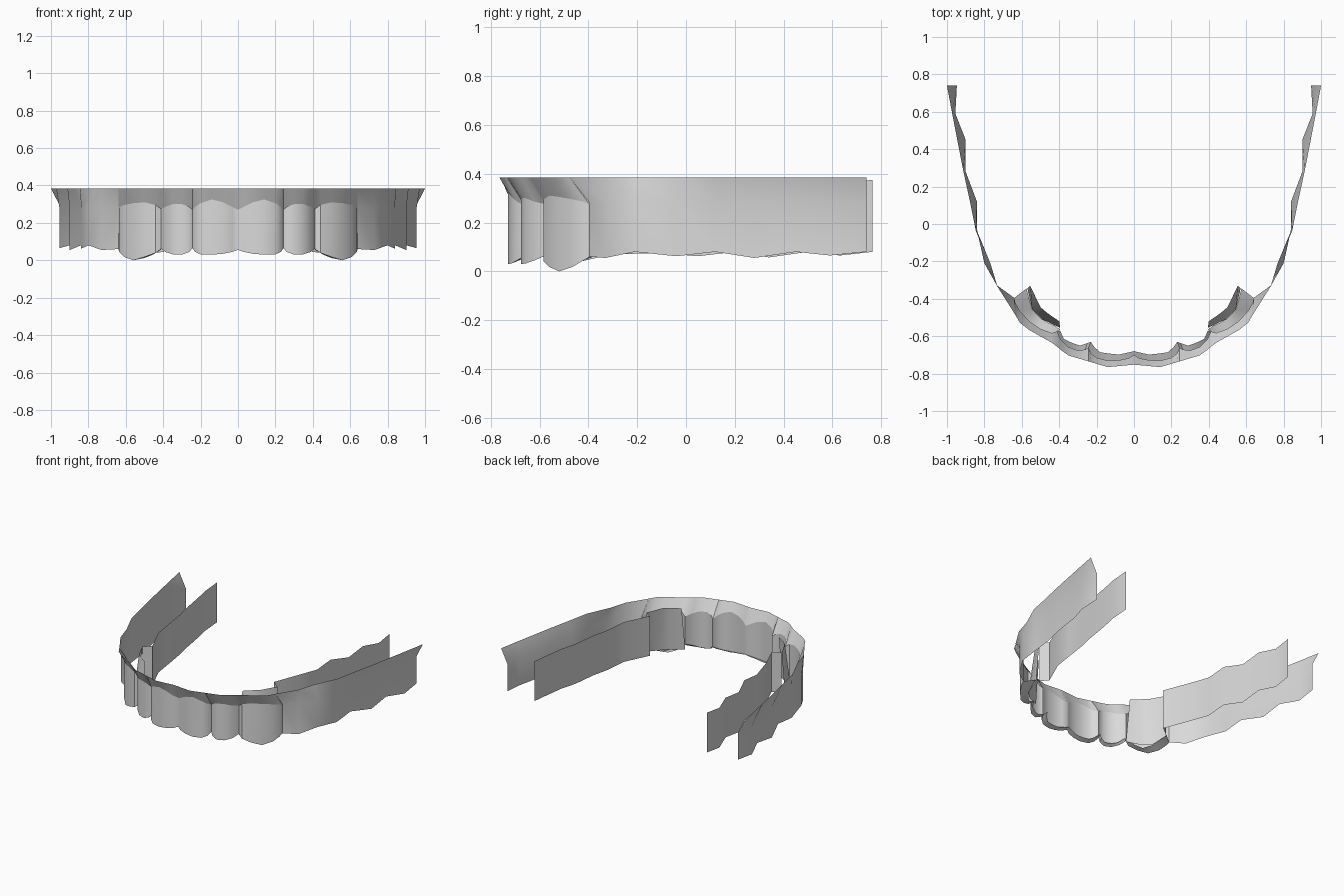
import bpy
import math

cube = bpy.data.objects.get("Cube")
if cube:
    bpy.data.objects.remove(cube, do_unlink=True)

# One plain grey for every surface
grey = bpy.data.materials.new("light grey")
grey.use_nodes = True
colour = (0.7, 0.7, 0.7, 1.0)
grey.diffuse_color = colour
grey.node_tree.nodes["Principled BSDF"].inputs["Base Color"].default_value = colour

TOP = 0.385


def interp(table, t):
    """Linear lookup in a list of (key, value) pairs."""
    for (a, va), (b, vb) in zip(table, table[1:]):
        if t <= b:
            return va + (vb - va) * max(0.0, t - a) / (b - a)
    return table[-1][1]


def sheet(name, rows, inward=False):
    """Thin surface through rows of points, mirrored to both sides."""
    n = len(rows[0])
    verts = [p for row in rows for p in row]
    faces = []
    for r in range(len(rows) - 1):
        for c in range(n - 1):
            f = (r * n + c, (r + 1) * n + c, (r + 1) * n + c + 1, r * n + c + 1)
            faces.append(f[::-1] if inward else f)
    mesh = bpy.data.meshes.new(name)
    mesh.from_pydata(verts, [], faces)
    mesh.materials.append(grey)
    ob = bpy.data.objects.new(name, mesh)
    bpy.context.collection.objects.link(ob)
    mirror = ob.modifiers.new("both sides", 'MIRROR')
    mirror.use_axis[0] = True
    mirror.use_clip = True
    mirror.merge_threshold = 0.0005
    bpy.ops.object.select_all(action='DESELECT')
    ob.select_set(True)
    bpy.context.view_layer.objects.active = ob
    bpy.ops.object.shade_smooth_by_angle(angle=math.radians(35))


# Upper rim of the gum: y as a function of x
rim = [(0, -0.752), (0.14, -0.765), (0.36, -0.70), (0.43, -0.64),
       (0.60, -0.545), (0.65, -0.46)]

# Teeth: x, y, gum margin height, biting edge height
teeth = {
    "central_incisors": [
        (0, -0.70, 0.27, 0.055), (0.03, -0.718, 0.285, 0.045),
        (0.08, -0.728, 0.31, 0.035), (0.14, -0.73, 0.325, 0.03),
        (0.20, -0.715, 0.305, 0.032), (0.23, -0.692, 0.285, 0.045),
        (0.243, -0.66, 0.27, 0.065)],
    "lateral_incisors": [
        (0.243, -0.66, 0.27, 0.065), (0.26, -0.671, 0.285, 0.045),
        (0.30, -0.676, 0.30, 0.03), (0.35, -0.658, 0.30, 0.032),
        (0.39, -0.62, 0.285, 0.045), (0.412, -0.575, 0.275, 0.065)],
    "canines": [
        (0.412, -0.575, 0.275, 0.06), (0.44, -0.583, 0.295, 0.04),
        (0.50, -0.56, 0.31, 0.018), (0.56, -0.52, 0.305, 0.0),
        (0.61, -0.465, 0.295, 0.018), (0.635, -0.42, 0.285, 0.045),
        (0.64, -0.395, 0.275, 0.06)],
}

# Inner line of the biting edges
inner_edges = {
    "central_incisors": [(0, -0.68), (0.03, -0.687), (0.08, -0.698), (0.13, -0.693),
                         (0.18, -0.686), (0.21, -0.66), (0.232, -0.63)],
    "lateral_incisors": [(0.232, -0.63), (0.25, -0.637), (0.29, -0.65),
                         (0.335, -0.634), (0.375, -0.615), (0.395, -0.57)],
    "canines": [(0.395, -0.565), (0.42, -0.545), (0.455, -0.53), (0.50, -0.505),
                (0.545, -0.455), (0.56, -0.40), (0.575, -0.345)],
}

gum_top, gum_margin = [], []
for name, cols in teeth.items():
    margin = [(x, y, zm) for x, y, zm, zb in cols]
    bite = [(x, y, zb) for x, y, zm, zb in cols]
    sheet(name, [margin, bite])
    start = 1 if gum_margin else 0
    gum_margin += margin[start:]
    gum_top += [(x, interp(rim, x), TOP) for x, *_ in cols][start:]

    # Narrow underside folded inward from the biting edge
    ledge = [(x, y, b[2] + 0.012) for (x, y), b in zip(inner_edges[name], bite)]
    sheet(name + "_biting_edge", [bite, ledge])

sheet("front_gum", [gum_top, gum_margin])

# Outer back walls: rim x, rim y, lower x, lower y, bottom height
wall = [(0.64, -0.477, 0.64, -0.395, 0.06), (0.73, -0.335, 0.73, -0.33, 0.055),
        (0.768, -0.21, 0.80, -0.21, 0.08), (0.845, -0.04, 0.838, -0.04, 0.062),
        (0.877, 0.12, 0.84, 0.12, 0.08), (0.912, 0.28, 0.90, 0.28, 0.055),
        (0.945, 0.45, 0.90, 0.45, 0.08), (0.972, 0.59, 0.955, 0.59, 0.065),
        (1.0, 0.74, 0.947, 0.74, 0.08)]
sheet("outer_back_wall", [
    [(rx, ry, TOP) for rx, ry, x, y, z in wall],
    [(x, y, 0.28) for rx, ry, x, y, z in wall],
    [(x, y, z) for rx, ry, x, y, z in wall]])

# Slanted plates behind the canines
plate_low = [(0.395, -0.555, 0.045), (0.49, -0.51, 0.035),
             (0.545, -0.455, 0.035), (0.57, -0.345, 0.06)]
plate_high = [(0.40, -0.52, 0.36), (0.465, -0.475, 0.365),
              (0.50, -0.445, 0.365), (0.555, -0.33, 0.36)]
sheet("canine_back_plate", [plate_high, plate_low], inward=True)

# Inner back walls of even height: x, y, bottom height
inner = [(0.555, -0.33, 0.065), (0.50, -0.29, 0.07), (0.58, -0.105, 0.075),
         (0.615, 0.05, 0.062), (0.62, 0.20, 0.08), (0.67, 0.34, 0.057),
         (0.675, 0.50, 0.08), (0.715, 0.63, 0.065), (0.71, 0.765, 0.08)]
sheet("inner_back_wall", [[(x, y, z + 0.295) for x, y, z in inner], inner], inward=True)
